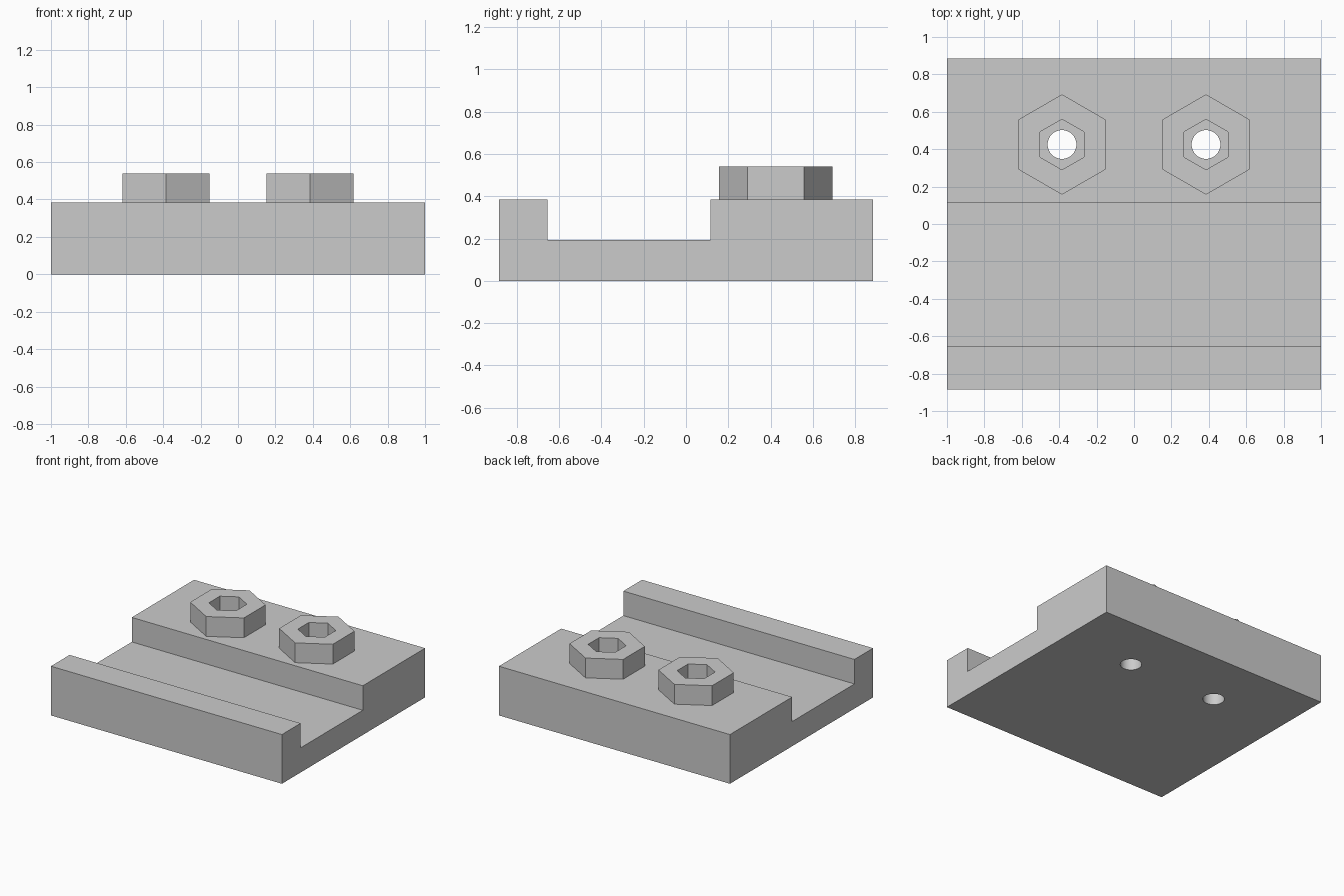
import bpy, bmesh
from math import pi, cos, sin

cube = bpy.data.objects.get("Cube")
if cube:
    bpy.data.objects.remove(cube, do_unlink=True)

grey = bpy.data.materials.new("light_grey")
grey.use_nodes = True
tone = (0.6, 0.6, 0.6, 1)
grey.diffuse_color = tone
grey.node_tree.nodes["Principled BSDF"].inputs["Base Color"].default_value = tone

W, D, H = 1.0, 0.885, 0.385            # half width, half depth, plate height
GROOVE_FRONT, GROOVE_BACK, GROOVE_Z = -0.654, 0.115, 0.193
NUT_X, NUT_Y, NUT_TOP = 0.385, 0.425, 0.54
NUT_R, SOCKET_R, HOLE_R = 0.268, 0.135, 0.077


def finish(bm, name):
    bmesh.ops.recalc_face_normals(bm, faces=bm.faces)
    mesh = bpy.data.meshes.new(name)
    bm.to_mesh(mesh)
    bm.free()
    mesh.materials.append(grey)
    obj = bpy.data.objects.new(name, mesh)
    bpy.context.collection.objects.link(obj)
    return obj


def ring(bm, x, y, z, radius, sides):
    """Loop of vertices with a corner pointing along +y."""
    angles = [pi / 2 + 2 * pi * i / sides for i in range(sides)]
    return [bm.verts.new((x + radius * cos(a), y + radius * sin(a), z)) for a in angles]


def bridge(bm, a, b):
    n = len(a)
    return [bm.faces.new((a[i], a[(i + 1) % n], b[(i + 1) % n], b[i])) for i in range(n)]


# Grooved plate: side profile extruded along x
bm = bmesh.new()
profile = [(-D, 0), (D, 0), (D, H), (GROOVE_BACK, H), (GROOVE_BACK, GROOVE_Z),
           (GROOVE_FRONT, GROOVE_Z), (GROOVE_FRONT, H), (-D, H)]
side = bm.faces.new([bm.verts.new((-W, y, z)) for y, z in profile])
ext = bmesh.ops.extrude_face_region(bm, geom=[side])["geom"]
bmesh.ops.translate(bm, vec=(2 * W, 0, 0),
                    verts=[v for v in ext if isinstance(v, bmesh.types.BMVert)])
plate = finish(bm, "grooved_plate")

# Round bolt holes cut through the plate
bm = bmesh.new()
for x in (-NUT_X, NUT_X):
    low, high = (ring(bm, x, NUT_Y, z, HOLE_R, 48) for z in (-0.1, H + 0.1))
    bridge(bm, low, high)
    bm.faces.new(low)
    bm.faces.new(high)
cutter = finish(bm, "bolt_hole_cutter")
cutter.hide_render = True
cut = plate.modifiers.new("bolt_holes", "BOOLEAN")
cut.operation, cut.solver, cut.object = "DIFFERENCE", "EXACT", cutter
bpy.context.view_layer.objects.active = plate
bpy.ops.object.modifier_apply(modifier=cut.name)
bpy.data.objects.remove(cutter, do_unlink=True)
bpy.ops.object.select_all(action="DESELECT")
plate.select_set(True)
bpy.ops.object.shade_smooth_by_angle(angle=pi / 6)

# Hexagonal collars with hexagonal sockets, seated on the plate
for name, x in (("right_hex_collar", -NUT_X), ("left_hex_collar", NUT_X)):
    bm = bmesh.new()
    loops = [ring(bm, x, NUT_Y, z, r, 6) for r, z in
             ((NUT_R, H), (NUT_R, NUT_TOP), (SOCKET_R, NUT_TOP), (SOCKET_R, H))]
    for a, b in zip(loops, loops[1:]):
        bridge(bm, a, b)
    finish(bm, name)
